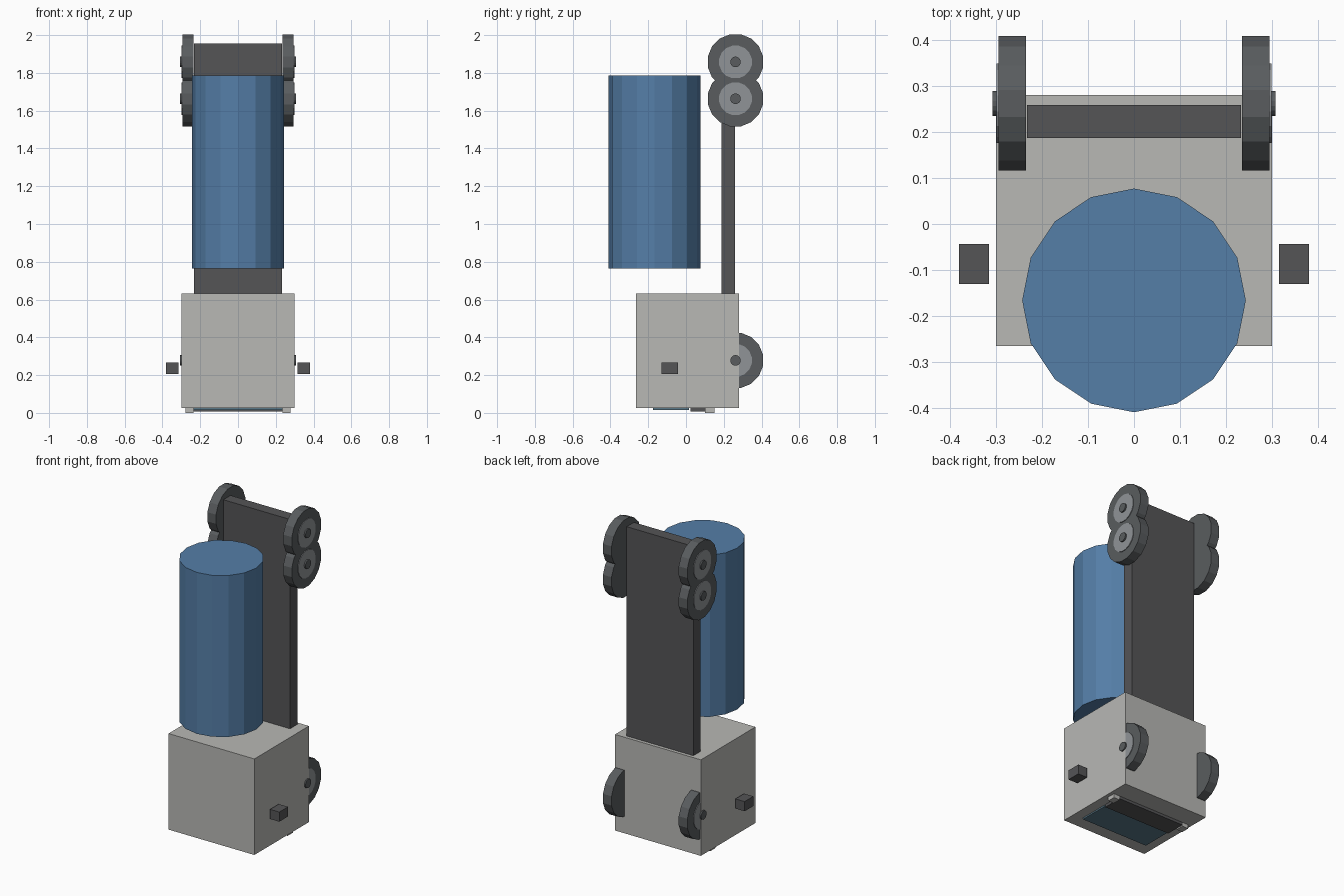
import bpy
import bmesh
import math
from mathutils import Matrix

cube = bpy.data.objects.get("Cube")
if cube:
    bpy.data.objects.remove(cube, do_unlink=True)


def material(name, r, g, b):
    m = bpy.data.materials.new(name)
    m.use_nodes = True
    m.diffuse_color = (r, g, b, 1)
    m.node_tree.nodes["Principled BSDF"].inputs["Base Color"].default_value = (r, g, b, 1)
    return m


light_grey = material("light_grey", 0.48, 0.48, 0.46)
blue = material("blue", 0.09, 0.21, 0.39)
dark_grey = material("dark_grey", 0.09, 0.09, 0.094)
rubber = material("rubber_grey", 0.1, 0.108, 0.114)
hub_grey = material("hub_grey", 0.28, 0.295, 0.31)
glass = material("dark_glass", 0.1, 0.19, 0.25)


def finish(name, bm, mat):
    mesh = bpy.data.meshes.new(name)
    bm.to_mesh(mesh)
    bm.free()
    mesh.materials.append(mat)
    obj = bpy.data.objects.new(name, mesh)
    bpy.context.collection.objects.link(obj)
    return obj


def box(name, x, y, z, mat):
    """Box from (min, max) pairs on each axis."""
    bm = bmesh.new()
    size = [b - a for a, b in (x, y, z)]
    centre = [(a + b) / 2 for a, b in (x, y, z)]
    bmesh.ops.create_cube(bm, size=1, matrix=Matrix.Translation(centre) @ Matrix.Diagonal((*size, 1)))
    return finish(name, bm, mat)


def cylinder(name, radius, length, sides, matrix, mat):
    bm = bmesh.new()
    bmesh.ops.create_cone(bm, cap_ends=True, segments=sides, radius1=radius,
                          radius2=radius, depth=length, matrix=matrix)
    return finish(name, bm, mat)


def disc(name, side, x, y, z, radius, mat, sides=16):
    """Disc lying across the x axis, spanning x = (inner, outer)."""
    place = Matrix.Translation((side * (x[0] + x[1]) / 2, y, z))
    turn = Matrix.Rotation(math.pi / 2, 4, "Y") @ Matrix.Rotation(math.pi / sides, 4, "Z")
    return cylinder(name, radius, x[1] - x[0], sides, place @ turn, mat)


# Base, handle plate and canister
box("base_body", (-0.3, 0.3), (-0.265, 0.28), (0.025, 0.632), light_grey)
box("back_plate", (-0.233, 0.233), (0.187, 0.259), (0.62, 1.955), dark_grey)
cylinder("canister", 0.243, 1.02, 16, Matrix.Translation((0, -0.166, 1.275)), blue)

# Underside panels
box("front_under_panel", (-0.235, 0.235), (-0.175, 0.015), (0.016, 0.03), glass)
box("rear_under_panel", (-0.235, 0.235), (0.025, 0.152), (0.008, 0.03), dark_grey)

# Paired parts: wheels with hubs and axles, pegs and feet
for label, side in (("left", 1), ("right", -1)):
    for spot, z in (("top", 1.858), ("upper", 1.663), ("lower", 0.278)):
        disc(f"{label}_{spot}_wheel", side, (0.235, 0.295), 0.262, z, 0.149, rubber)
        disc(f"{label}_{spot}_hub", side, (0.25, 0.299), 0.262, z, 0.088, hub_grey)
        disc(f"{label}_{spot}_axle", side, (0.25, 0.308), 0.262, z, 0.028, rubber)
    box(f"{label}_peg", sorted((side * 0.315, side * 0.38)), (-0.13, -0.043), (0.205, 0.266), dark_grey)
    box(f"{label}_foot", sorted((side * 0.235, side * 0.277)), (0.1, 0.152), (0, 0.03), light_grey)
